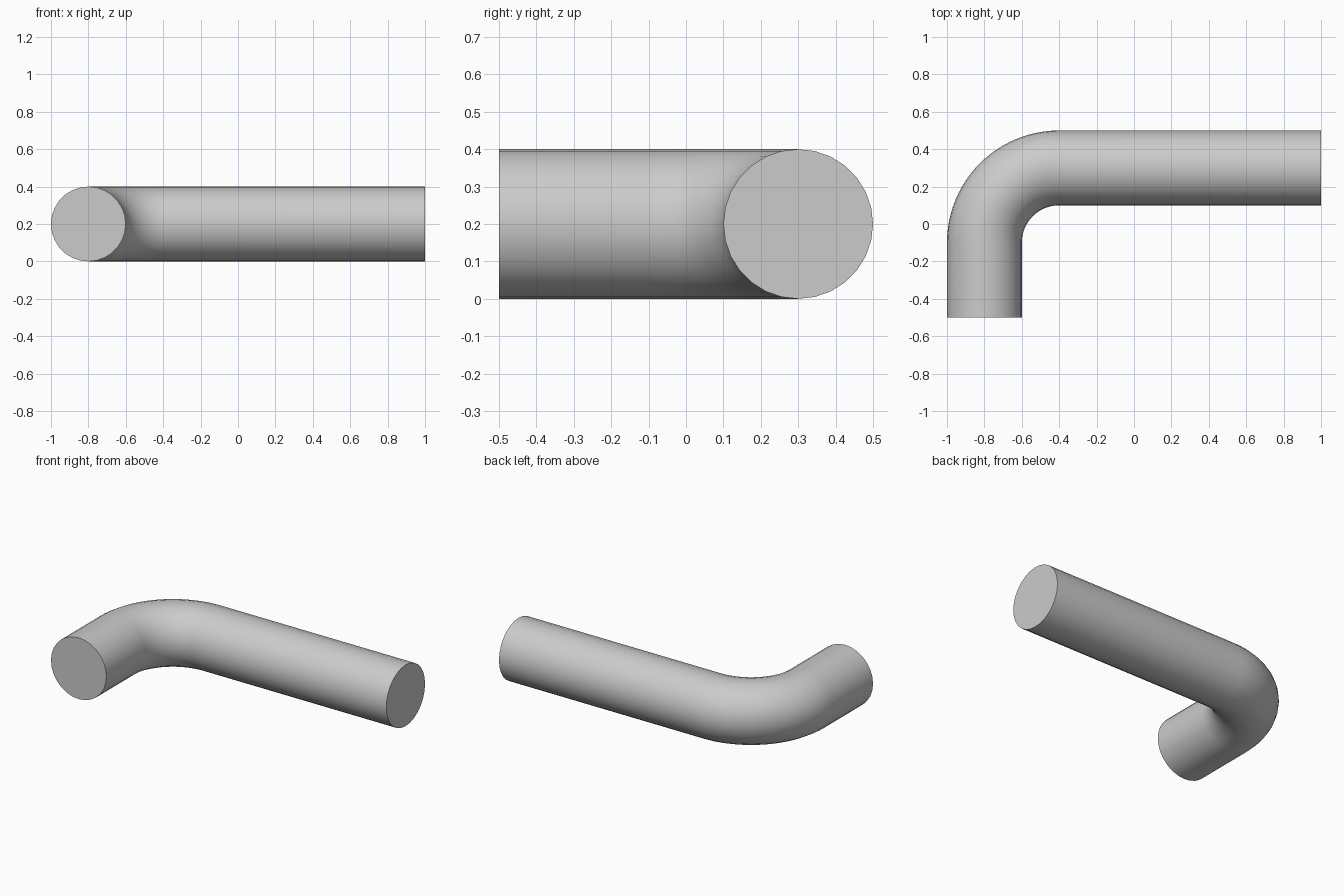
import bpy, bmesh
from math import cos, sin, pi, radians
from mathutils import Vector

cube = bpy.data.objects.get("Cube")
if cube:
    bpy.data.objects.remove(cube, do_unlink=True)

RADIUS, SIDES, BEND_STEPS = 0.2, 28, 24
BEND_RADIUS = 0.4
BEND_CENTRE = Vector((-0.4, -0.1, RADIUS))

# Material
grey = bpy.data.materials.new("plain grey")
grey.use_nodes = True
colour = (0.6, 0.6, 0.6, 1)
grey.diffuse_color = colour
grey.node_tree.nodes["Principled BSDF"].inputs["Base Color"].default_value = colour

# Centre line: short leg, quarter bend, long leg, each with its outward direction
stations = [(Vector((-0.8, -0.5, RADIUS)), Vector((-1, 0, 0)))]
for i in range(BEND_STEPS + 1):
    a = pi - i / BEND_STEPS * pi / 2
    out = Vector((cos(a), sin(a), 0))
    stations.append((BEND_CENTRE + out * BEND_RADIUS, out))
stations.append((Vector((1, 0.3, RADIUS)), Vector((0, 1, 0))))

# Sweep a round section along the centre line
bm = bmesh.new()
up = Vector((0, 0, 1))
rings = []
for centre, out in stations:
    angles = [2 * pi * k / SIDES for k in range(SIDES)]
    rings.append([bm.verts.new(centre + (out * cos(t) + up * sin(t)) * RADIUS) for t in angles])
for r, s in zip(rings, rings[1:]):
    for k in range(SIDES):
        n = (k + 1) % SIDES
        bm.faces.new((r[k], r[n], s[n], s[k]))

# Flat end caps
bm.faces.new(rings[0])
bm.faces.new(rings[-1])
bmesh.ops.recalc_face_normals(bm, faces=bm.faces[:])

mesh = bpy.data.meshes.new("bent_pipe")
bm.to_mesh(mesh)
bm.free()
mesh.materials.append(grey)
pipe = bpy.data.objects.new("bent_pipe", mesh)
bpy.context.collection.objects.link(pipe)

# Smooth walls with sharp cap edges
bpy.ops.object.select_all(action="DESELECT")
pipe.select_set(True)
bpy.context.view_layer.objects.active = pipe
bpy.ops.object.shade_smooth_by_angle(angle=radians(30))
